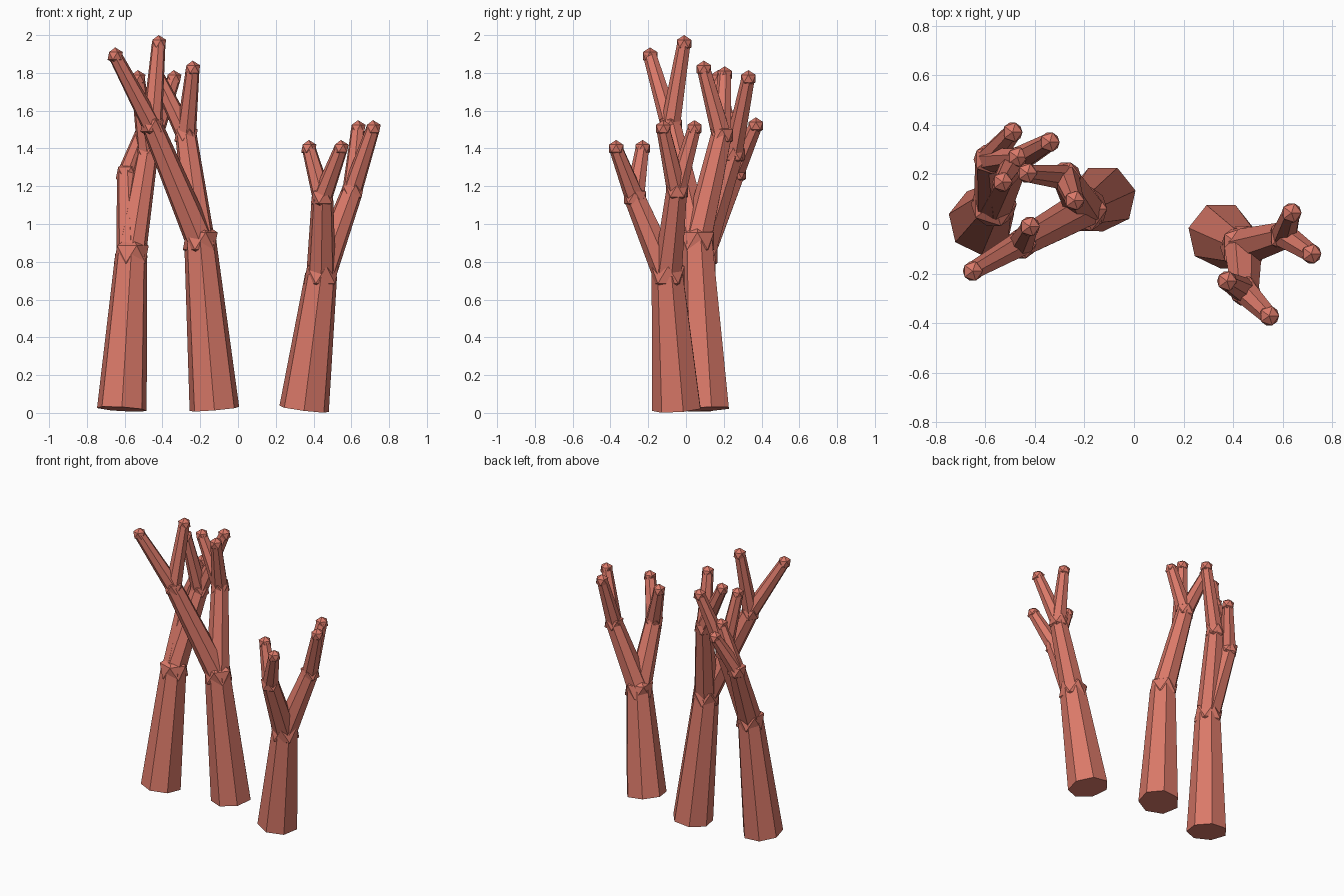
import bpy, bmesh
from math import pi
from mathutils import Vector, Matrix

if "Cube" in bpy.data.objects:
    bpy.data.objects.remove(bpy.data.objects["Cube"])

mat = bpy.data.materials.new("coral_red")
mat.diffuse_color = (0.7, 0.19, 0.14, 1)
mat.use_nodes = True
mat.node_tree.nodes["Principled BSDF"].inputs["Base Color"].default_value = mat.diffuse_color

Z = Vector((0, 0, 1))


def limb(bm, a, b, r1, r2):
    """Seven-sided tapered limb from a to b."""
    d = b - a
    m = (Matrix.Translation((a + b) / 2)
         @ Z.rotation_difference(d).to_matrix().to_4x4()
         @ Matrix.Rotation(pi, 4, 'Z'))
    bmesh.ops.create_cone(bm, cap_ends=True, segments=7, radius1=r1,
                          radius2=r2, depth=d.length, matrix=m)


def knob(bm, p, r):
    """Faceted ball at a fork or tip."""
    bmesh.ops.create_icosphere(bm, subdivisions=1, radius=r,
                               matrix=Matrix.Translation(p))


# Radii per level: limb start, limb end, knob
LEVELS = [(0.135, 0.087, 0.103), (0.08, 0.058, 0.069), (0.054, 0.037, 0.045)]


def grow(bm, start, node, level=0):
    """A node is (point, child nodes); limbs thin at each level."""
    p, children = Vector(node[0]), node[1:]
    r1, r2, rk = LEVELS[level]
    limb(bm, start, p, r1, r2)
    knob(bm, p, rk)
    for c in children:
        grow(bm, p, c, level + 1)


def coral(name, base, tree):
    bm = bmesh.new()
    grow(bm, Vector(base), tree)
    me = bpy.data.meshes.new(name)
    bm.to_mesh(me)
    bm.free()
    me.materials.append(mat)
    bpy.context.collection.objects.link(bpy.data.objects.new(name, me))


# Left coral
coral("left_coral", (-0.615, 0.01, 0.02),
      ((-0.565, 0.08, 0.84),
       ((-0.585, 0.26, 1.27), ((-0.49, 0.37, 1.52),), ((-0.47, 0.27, 1.57),)),
       ((-0.48, 0.25, 1.37), ((-0.34, 0.33, 1.77),), ((-0.53, 0.17, 1.77),))))

# Middle coral
coral("middle_coral", (-0.125, 0.105, 0.02),
      ((-0.20, 0.06, 0.91),
       ((-0.455, -0.08, 1.52), ((-0.65, -0.19, 1.89),), ((-0.42, -0.01, 1.955),)),
       ((-0.275, 0.19, 1.47), ((-0.24, 0.095, 1.82),), ((-0.43, 0.205, 1.79),))))

# Right coral
coral("right_coral", (0.35, -0.045, 0.02),
      ((0.44, -0.095, 0.73),
       ((0.447, -0.27, 1.14), ((0.375, -0.23, 1.40),), ((0.545, -0.37, 1.40),)),
       ((0.605, -0.047, 1.175), ((0.635, 0.045, 1.505),), ((0.715, -0.12, 1.505),))))
